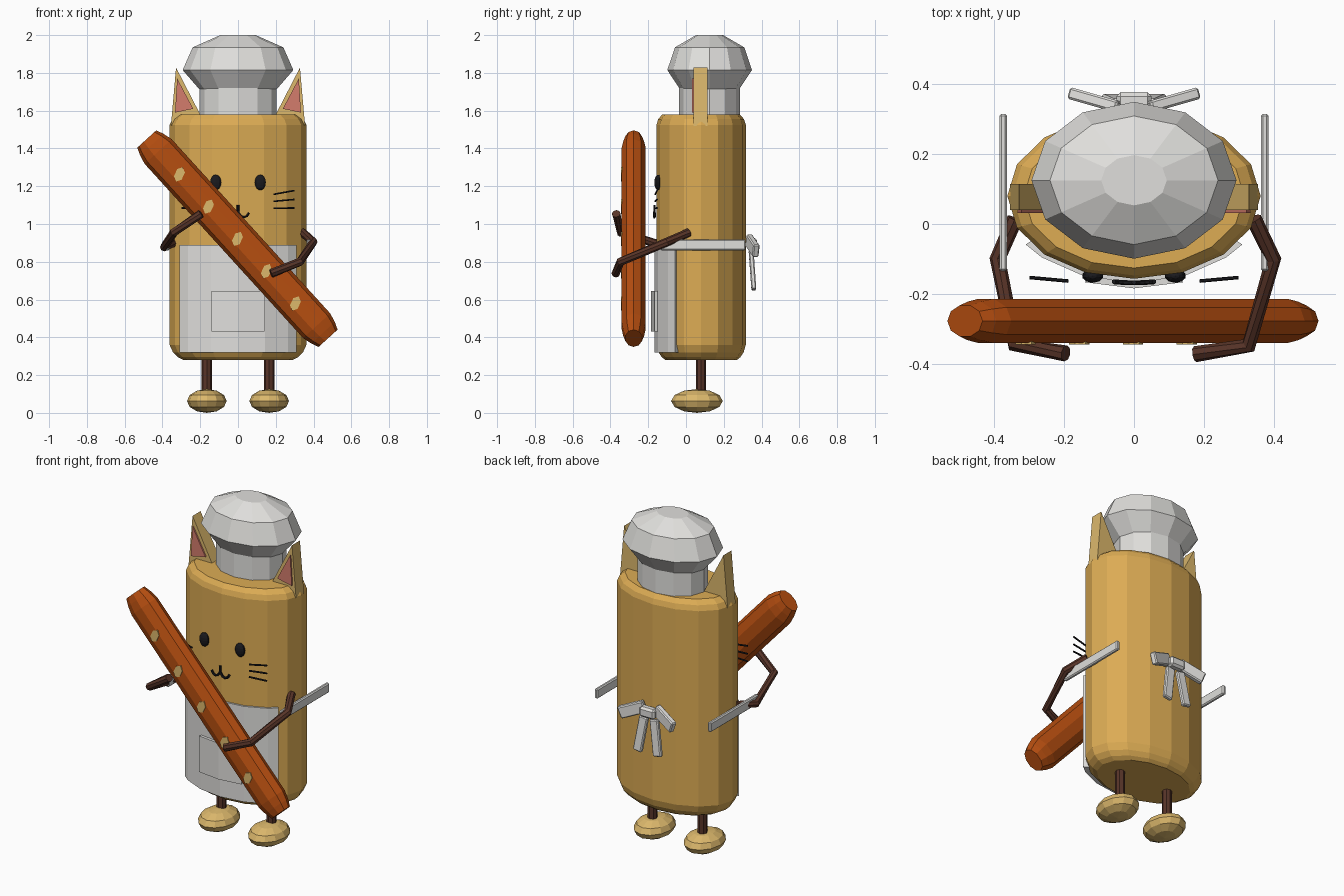
import bpy, bmesh, math
from mathutils import Vector, Matrix

if "Cube" in bpy.data.objects:
    bpy.data.objects.remove(bpy.data.objects["Cube"])


def mat(name, r, g, b):
    m = bpy.data.materials.new(name)
    lin = [((c / 255 + 0.055) / 1.055) ** 2.4 for c in (r, g, b)]
    m.diffuse_color = (*lin, 1)
    m.use_nodes = True
    m.node_tree.nodes["Principled BSDF"].inputs["Base Color"].default_value = m.diffuse_color
    return m


GOLD = mat("golden_fur", 221, 172, 84)
TAN = mat("pale_tan", 220, 184, 108)
WHITE = mat("white_cloth", 224, 223, 220)
BROWN = mat("dark_brown", 88, 52, 40)
CRUST = mat("bread_crust", 182, 78, 16)
PINK = mat("ear_pink", 212, 124, 108)
BLACK = mat("black", 26, 26, 30)


def finish(name, bm, material, matrix=None):
    if matrix:
        bm.transform(matrix)
    bmesh.ops.recalc_face_normals(bm, faces=bm.faces)
    me = bpy.data.meshes.new(name)
    bm.to_mesh(me)
    bm.free()
    me.materials.append(material)
    ob = bpy.data.objects.new(name, me)
    bpy.context.collection.objects.link(ob)
    return ob


def skin(bm, rings):
    """Join rings of points into a closed tube with capped ends."""
    vs = [[bm.verts.new(p) for p in r] for r in rings]
    n = len(vs[0])
    for a, b in zip(vs, vs[1:]):
        for i in range(n):
            j = (i + 1) % n
            bm.faces.new((a[i], a[j], b[j], b[i]))
    bm.faces.new(vs[0][::-1])
    bm.faces.new(vs[-1])


def lathe(name, profile, rx, ry, n, material, matrix):
    """profile: (z, radius factor) pairs on an elliptical section."""
    bm = bmesh.new()
    ang = [2 * math.pi * i / n for i in range(n)]
    skin(bm, [[(rx * f * math.cos(a), ry * f * math.sin(a), z) for a in ang]
              for z, f in profile])
    return finish(name, bm, material, matrix)


def ellipsoid(name, c, r, material, seg=12, rings=6, axis=None):
    bm = bmesh.new()
    bmesh.ops.create_uvsphere(bm, u_segments=seg, v_segments=rings, radius=1)
    m = Matrix.Translation(c) @ Matrix.Diagonal((*r, 1))
    if axis:
        m = m @ axis
    return finish(name, bm, material, m)


def rod(name, pts, r, n, material):
    """Round tube along a path of points."""
    pts = [Vector(p) for p in pts]
    rings = []
    for i, p in enumerate(pts):
        d0 = (p - pts[max(i - 1, 0)]).normalized()
        d1 = (pts[min(i + 1, len(pts) - 1)] - p).normalized()
        q = (d0 + d1).to_track_quat('Z', 'Y')
        rings.append([p + q @ Vector((r * math.cos(t), r * math.sin(t), 0))
                      for t in (2 * math.pi * k / n for k in range(n))])
    bm = bmesh.new()
    skin(bm, rings)
    return finish(name, bm, material)


def box(name, c, size, material, rot=None, bevel=0.006):
    bm = bmesh.new()
    bmesh.ops.create_cube(bm, size=1, matrix=Matrix.Diagonal((*size, 1)))
    bmesh.ops.bevel(bm, geom=bm.edges[:], offset=bevel, segments=1, affect='EDGES')
    m = Matrix.Translation(c)
    return finish(name, bm, material, m @ rot if rot else m)


def prism(name, pts, y0, y1, material):
    """Extrude an x-z outline from y0 to y1."""
    bm = bmesh.new()
    skin(bm, [[(x, y, z) for x, z in pts] for y in (y0, y1)])
    return finish(name, bm, material)


CY = 0.08  # body centre in y


def wrap(name, degs, outer, inner, z0, z1, material):
    """Panel curved around the front of the body."""
    def arc(r, seq):
        return [(r[0] * math.sin(math.radians(a)), CY - r[1] * math.cos(math.radians(a)))
                for a in seq]
    loop = arc(outer, degs) + arc(inner, degs[::-1])
    bm = bmesh.new()
    skin(bm, [[(x, y, z) for x, y in loop] for z in (z0, z1)])
    return finish(name, bm, material)


# body
lathe("body", [(0.28, 0.80), (0.295, 0.88), (0.32, 0.95), (0.36, 1), (1.525, 1),
               (1.555, 0.96), (1.58, 0.87)],
      0.362, 0.2365, 16, GOLD, Matrix.Translation((0, CY, 0)))

# chef hat
hat = Matrix.Translation((0, 0.125, 0))
lathe("hat_band", [(1.55, 1), (1.75, 1)], 0.205, 0.161, 12, WHITE, hat)
lathe("hat_puff", [(1.70, 0.66), (1.815, 1), (1.935, 0.82), (2.0, 0.32)],
      0.293, 0.224, 12, WHITE, hat)

# apron, pocket
wrap("apron", [-56, -45, -22.5, 0, 22.5, 45, 56], (0.373, 0.248), (0.34, 0.215),
     0.32, 0.89, WHITE)
wrap("pocket", [-21, 0, 21], (0.39, 0.264), (0.37, 0.24), 0.43, 0.645, WHITE)

# mirrored parts
for s, side in ((-1, "left"), (1, "right")):
    # ear with pink inside
    prism("ear_" + side, [(s * 0.355, 1.52), (s * 0.2, 1.58), (s * 0.328, 1.828)],
          0.04, 0.115, TAN)
    prism("inner_ear_" + side, [(s * 0.333, 1.59), (s * 0.237, 1.61), (s * 0.322, 1.77)],
          0.031, 0.0405, PINK)
    # eye and whiskers
    ellipsoid("eye_" + side, (s * 0.118, -0.148, 1.22), (0.031, 0.02, 0.041), BLACK, 10, 8)
    for k, (za, zb) in enumerate(((1.157, 1.177), (1.12, 1.13), (1.083, 1.085))):
        rod(f"whisker_{side}_{k}", [(s * 0.188, -0.163, za), (s * 0.298, -0.153, zb)],
            0.005, 6, BLACK)
    # leg and foot
    rod("leg_" + side, [(s * 0.165, CY, 0.08), (s * 0.165, CY, 0.32)], 0.027, 8, BROWN)
    ellipsoid("foot_" + side, (s * 0.165, 0.058, 0.063), (0.105, 0.137, 0.063), TAN)
    # apron strap
    box("apron_strap_" + side, (s * 0.374, 0.09, 0.89), (0.022, 0.45, 0.058), WHITE)
    # bow loop and tail
    box("bow_loop_" + side, (s * 0.107, 0.352, 0.885), (0.155, 0.034, 0.07), WHITE,
        Matrix.Rotation(s * math.radians(16), 4, 'Z')
        @ Matrix.Rotation(s * math.radians(22), 4, 'Y'))
    box("bow_tail_" + side, (s * 0.05, 0.352, 0.755), (0.055, 0.026, 0.21), WHITE,
        Matrix.Rotation(-s * math.radians(9), 4, 'Y')
        @ Matrix.Rotation(math.radians(4), 4, 'X'))
box("bow_knot", (0, 0.352, 0.895), (0.1, 0.05, 0.06), WHITE, bevel=0.012)

# mouth
rod("mouth_line", [(0, -0.167, 1.10), (0, -0.167, 1.06)], 0.007, 6, BLACK)
for s in (-1, 1):
    rod("mouth_curve", [(0, -0.168, 1.065), (s * 0.015, -0.168, 1.043), (s * 0.032, -0.167, 1.036),
                        (s * 0.048, -0.166, 1.043), (s * 0.058, -0.165, 1.06)], 0.007, 6, BLACK)

# arms
rod("arm_left", [(-0.34, 0.015, 0.90), (-0.39, -0.10, 0.878), (-0.34, -0.345, 0.955),
                 (-0.195, -0.37, 1.055)], 0.023, 8, BROWN)
rod("arm_right", [(0.342, 0.015, 0.955), (0.398, -0.10, 0.905), (0.328, -0.347, 0.80),
                  (0.175, -0.372, 0.738)], 0.023, 8, BROWN)

# long bread loaf, running from upper left to lower right
a, b = Vector((-0.483, -0.277, 1.45)), Vector((0.477, -0.277, 0.395))
d = (b - a).normalized()
L = (b - a).length
cross = Vector((-d.z, 0, d.x))
frame = Matrix((cross, Vector((0, 1, 0)), d)).transposed().to_4x4()
lathe("bread", [(0, 0.7), (0.04, 0.87), (0.09, 1), (L - 0.09, 1), (L - 0.04, 0.87), (L, 0.7)],
      0.097, 0.0665, 10, CRUST, Matrix.Translation(a) @ frame)

# bread score marks
u, v = Vector((0.42, 0.9)), Vector((0.9, -0.42))
for k in range(5):
    c = Vector((-0.31 + 0.1535 * k, 1.263 - 0.171 * k))
    pts = [c + u * 0.042 * math.cos(t) + v * 0.026 * math.sin(t)
           for t in (math.pi * i / 3 for i in range(6))]
    prism(f"score_mark_{k}", pts, -0.344, -0.336, TAN)
